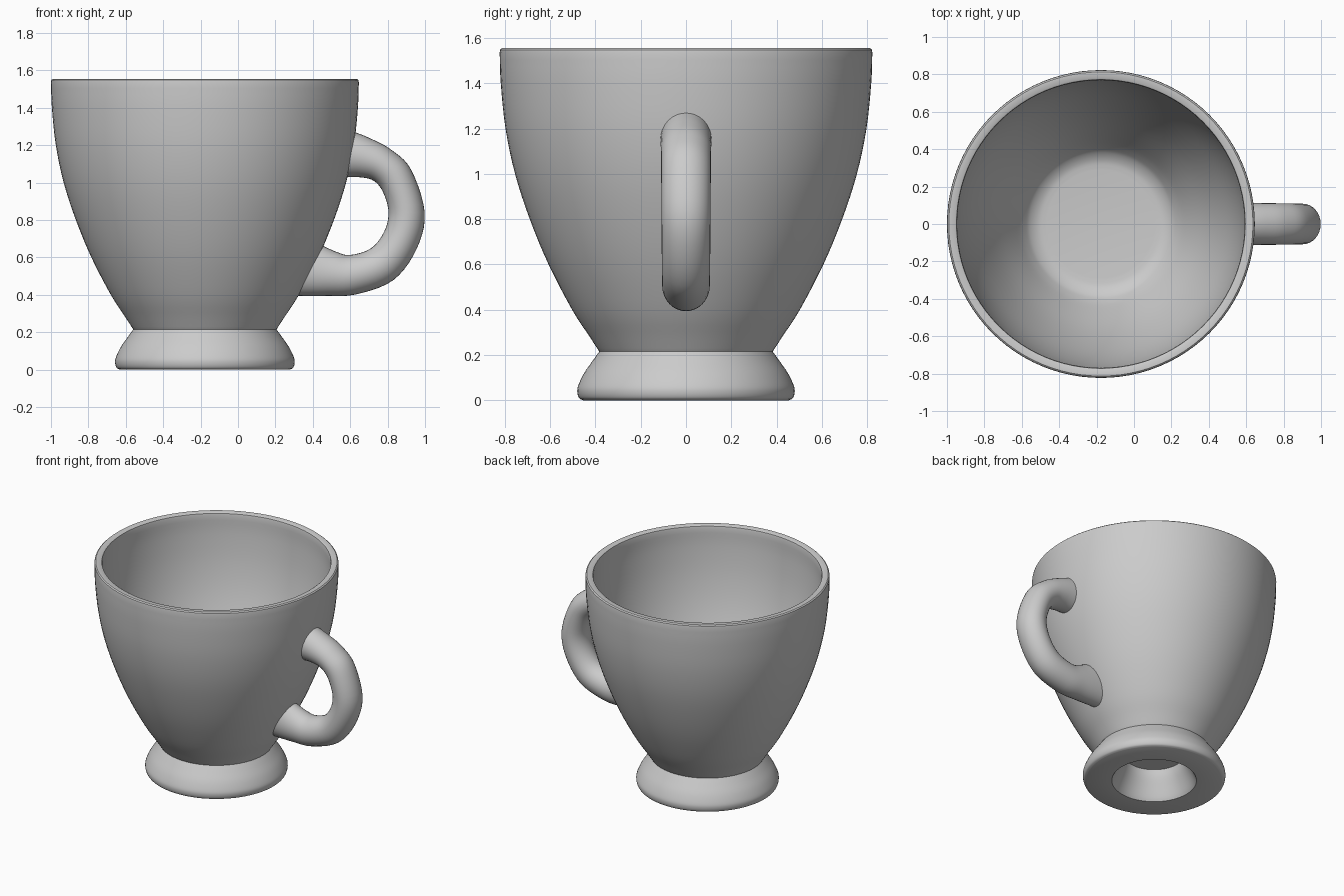
import bpy, bmesh, math
from mathutils import Vector

cube = bpy.data.objects.get("Cube")
if cube:
    bpy.data.objects.remove(cube, do_unlink=True)

AXIS_X = -0.177
SEGMENTS = 96

glaze = bpy.data.materials.new("grey_glaze")
glaze.use_nodes = True
glaze.diffuse_color = (0.6, 0.6, 0.6, 1)
glaze.node_tree.nodes["Principled BSDF"].inputs["Base Color"].default_value = (0.6, 0.6, 0.6, 1)


def smooth_path(points, steps):
    """Catmull-Rom curve through points of any dimension."""
    pts = [Vector(p) for p in points]
    pts = [pts[0] * 2 - pts[1]] + pts + [pts[-1] * 2 - pts[-2]]
    out = []
    for a, b, c, d in zip(pts, pts[1:], pts[2:], pts[3:]):
        for i in range(steps):
            t = i / steps
            out.append((b * 2 + (c - a) * t + (a * 2 - b * 5 + c * 4 - d) * t ** 2
                        + (b * 3 - a - c * 3 + d) * t ** 3) / 2)
    return out + [pts[-2]]


def finish(name, bm, angle):
    bmesh.ops.remove_doubles(bm, verts=bm.verts, dist=0.0002)
    bmesh.ops.recalc_face_normals(bm, faces=bm.faces)
    mesh = bpy.data.meshes.new(name)
    bm.to_mesh(mesh)
    bm.free()
    mesh.materials.append(glaze)
    obj = bpy.data.objects.new(name, mesh)
    bpy.context.collection.objects.link(obj)
    bpy.ops.object.select_all(action="DESELECT")
    obj.select_set(True)
    bpy.context.view_layer.objects.active = obj
    bpy.ops.object.shade_smooth_by_angle(angle=math.radians(angle))
    return obj


def lathe(name, profile):
    """Revolve a (radius, height) profile about the cup axis."""
    bm = bmesh.new()
    verts = [bm.verts.new((AXIS_X + r, 0, z)) for r, z in profile]
    edges = [bm.edges.new(pair) for pair in zip(verts, verts[1:])]
    bmesh.ops.spin(bm, geom=verts + edges, cent=(AXIS_X, 0, 0), axis=(0, 0, 1),
                   angle=math.tau, steps=SEGMENTS, use_merge=True)
    return finish(name, bm, 40)


# Bowl: outer wall, rounded rim, inner wall, curved floor
outer = smooth_path([(0.383, 0.215), (0.425, 0.28), (0.503, 0.4), (0.607, 0.6), (0.69, 0.8),
                     (0.755, 1.0), (0.797, 1.2), (0.818, 1.4), (0.823, 1.535)], 4)
rim = [(0.821, 1.548), (0.813, 1.555), (0.78, 1.555), (0.772, 1.55)]
inner = smooth_path([(0.769, 1.535), (0.766, 1.4), (0.745, 1.2), (0.704, 1.0), (0.64, 0.8),
                     (0.557, 0.6), (0.452, 0.4), (0.405, 0.325), (0.375, 0.293),
                     (0.335, 0.272), (0.29, 0.265)], 4)
lathe("bowl", [(0, 0.2), (0.37, 0.2)] + outer + rim + inner + [(0, 0.265)])

# Foot: flared hollow ring
foot_outer = smooth_path([(0.455, 0), (0.472, 0.01), (0.48, 0.035), (0.476, 0.065),
                          (0.45, 0.12), (0.412, 0.175), (0.383, 0.215)], 4)
foot_inner = smooth_path([(0.2, 0.205), (0.215, 0.15), (0.245, 0.08), (0.27, 0.025), (0.285, 0)], 4)
lathe("foot", foot_inner + foot_outer + foot_inner[:1])

# Handle: oval rings between inner and outer edge, as (inner x, z, outer x, z)
sections = smooth_path([(0.57, 1.03, 0.605, 1.278), (0.655, 1.028, 0.71, 1.235),
                        (0.725, 1.01, 0.82, 1.175), (0.775, 0.95, 0.925, 1.07),
                        (0.805, 0.84, 0.998, 0.84), (0.78, 0.735, 0.955, 0.645),
                        (0.71, 0.648, 0.83, 0.478), (0.6, 0.613, 0.63, 0.402),
                        (0.525, 0.63, 0.47, 0.394), (0.435, 0.672, 0.305, 0.394)], 5)
RING = 32
bm = bmesh.new()
rings = []
for i, (ix, iz, ox, oz) in enumerate(sections):
    width = 0.113 - 0.01 * i / (len(sections) - 1)
    mid = Vector(((ix + ox) / 2, 0, (iz + oz) / 2))
    half = Vector(((ox - ix) / 2, 0, (oz - iz) / 2))
    rings.append([bm.verts.new(mid + half * math.cos(a) + Vector((0, width * math.sin(a), 0)))
                  for a in (math.tau * k / RING for k in range(RING))])
for a, b in zip(rings, rings[1:]):
    for k in range(RING):
        n = (k + 1) % RING
        bm.faces.new((a[k], a[n], b[n], b[k]))
bm.faces.new(rings[0])
bm.faces.new(rings[-1])
finish("handle", bm, 50)
